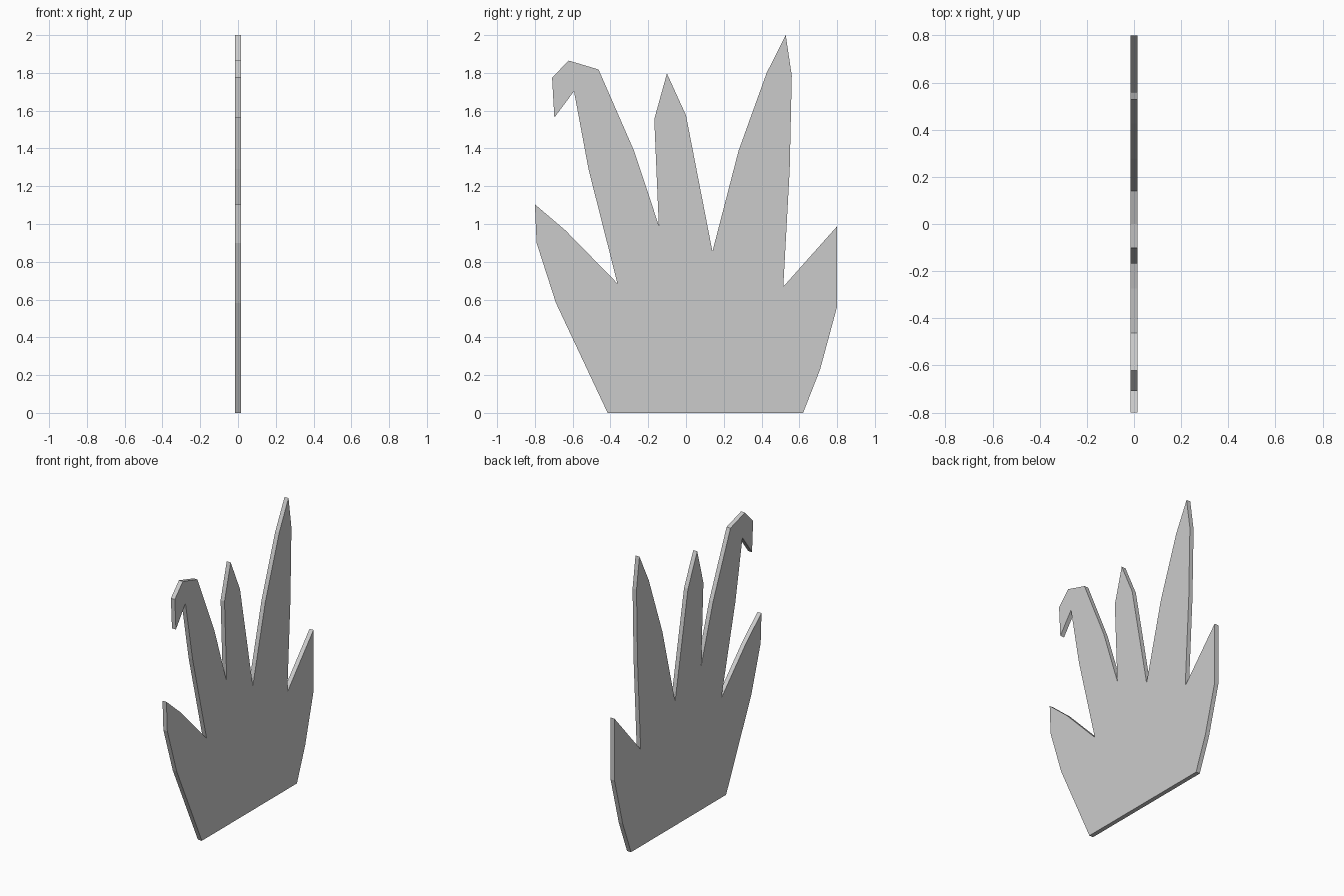
import bpy
import bmesh
from mathutils import Vector

if "Cube" in bpy.data.objects:
    bpy.data.objects.remove(bpy.data.objects["Cube"])

HALF_THICKNESS = 0.015

# Hand outline as (y, z), counter-clockwise seen from +x
wrist = [(-0.415, 0), (0.62, 0), (0.71, 0.23)]
little_finger = [(0.80, 0.563), (0.80, 0.988), (0.515, 0.668)]
tall_finger = [(0.549, 1.29), (0.56, 1.785), (0.528, 2.0),
               (0.427, 1.80), (0.278, 1.387), (0.14, 0.854)]
middle_finger = [(0.0, 1.575), (-0.101, 1.797), (-0.168, 1.555), (-0.144, 0.992)]
hooked_finger = [(-0.274, 1.385), (-0.463, 1.818), (-0.621, 1.865), (-0.709, 1.775),
                 (-0.697, 1.563), (-0.593, 1.703), (-0.516, 1.29), (-0.363, 0.685)]
thumb = [(-0.637, 0.965), (-0.80, 1.104), (-0.791, 0.90), (-0.689, 0.583)]
outline = wrist + little_finger + tall_finger + middle_finger + hooked_finger + thumb

# Flat hand plate: outline face extruded through its thickness
bm = bmesh.new()
face = bm.faces.new([bm.verts.new((-HALF_THICKNESS, y, z)) for y, z in outline])
extruded = bmesh.ops.extrude_face_region(bm, geom=[face], use_keep_orig=True)
moved = [g for g in extruded["geom"] if isinstance(g, bmesh.types.BMVert)]
bmesh.ops.translate(bm, verts=moved, vec=Vector((2 * HALF_THICKNESS, 0, 0)))
bmesh.ops.recalc_face_normals(bm, faces=bm.faces)

mesh = bpy.data.meshes.new("hand_plate")
bm.to_mesh(mesh)
bm.free()
hand = bpy.data.objects.new("hand_plate", mesh)
bpy.context.collection.objects.link(hand)
